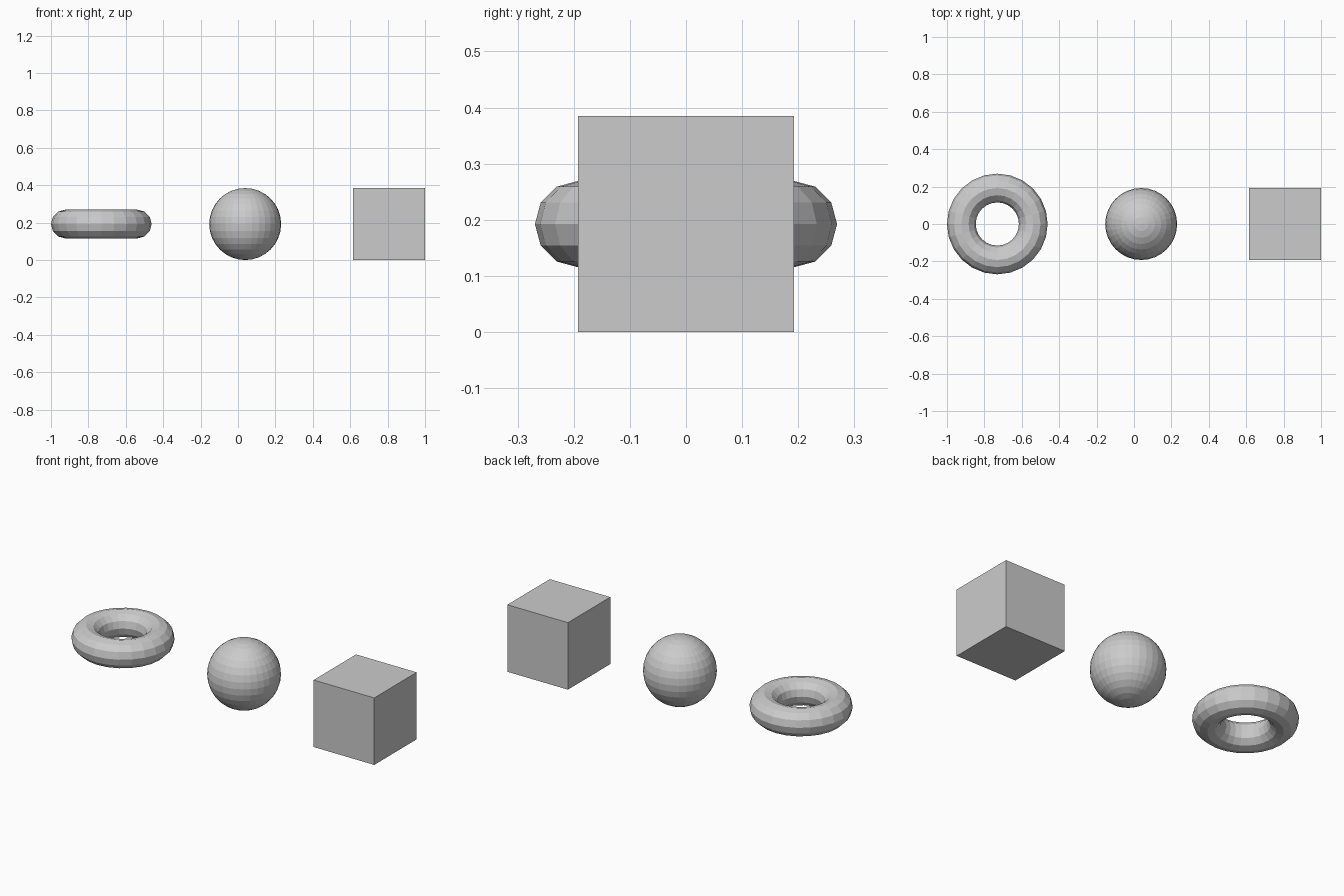
import bpy
import math

if "Cube" in bpy.data.objects:
    bpy.data.objects.remove(bpy.data.objects["Cube"])

S = 2 / 10.4  # sphere radius and half the cube edge


# Ring: circular cross-section swept around z
def make_torus(name, centre, major, minor, major_segments, minor_segments):
    bpy.ops.mesh.primitive_torus_add(
        location=centre, major_radius=major, minor_radius=minor,
        major_segments=major_segments, minor_segments=minor_segments)
    bpy.context.object.name = name


make_torus("ring", (-1 + 1.4 * S, 0, S), S, 0.4 * S, 24, 12)

# Faceted ball in the middle
bpy.ops.mesh.primitive_uv_sphere_add(
    segments=32, ring_count=16, radius=S, location=(1 - 5 * S, 0, S))
bpy.context.object.name = "ball"

# Cube on the right
bpy.ops.mesh.primitive_cube_add(size=2 * S, location=(1 - S, 0, S))
bpy.context.object.name = "cube"
